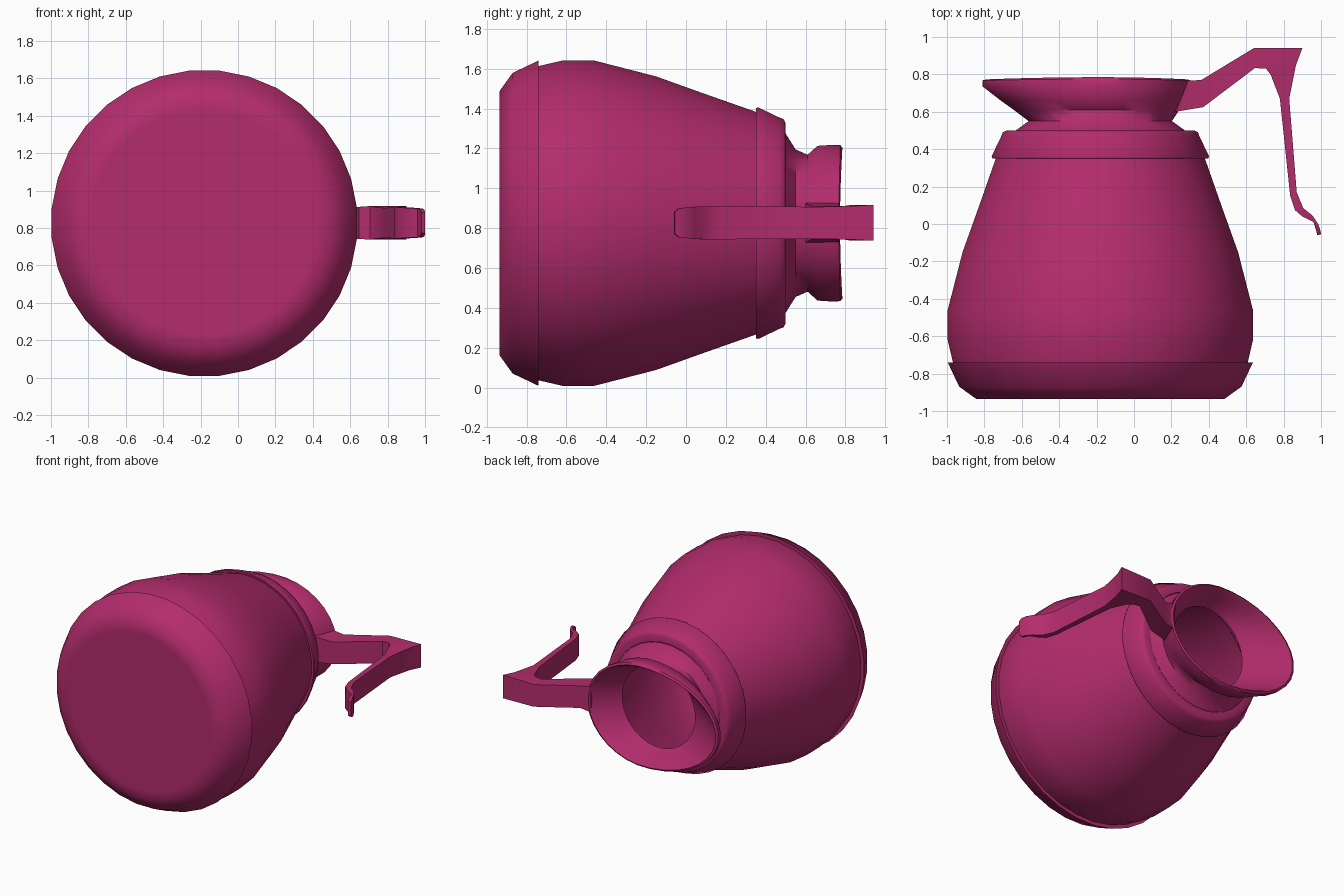
import bpy, bmesh, math

if "Cube" in bpy.data.objects:
    bpy.data.objects.remove(bpy.data.objects["Cube"])

CX, CZ, SIDES = -0.18, 0.825, 32

mat = bpy.data.materials.new("magenta")
mat.diffuse_color = (0.45, 0.025, 0.15, 1)
mat.use_nodes = True
mat.node_tree.nodes["Principled BSDF"].inputs["Base Color"].default_value = mat.diffuse_color


def finish(name, bm, angle):
    bmesh.ops.recalc_face_normals(bm, faces=bm.faces)
    mesh = bpy.data.meshes.new(name)
    bm.to_mesh(mesh)
    bm.free()
    obj = bpy.data.objects.new(name, mesh)
    bpy.context.collection.objects.link(obj)
    mesh.materials.append(mat)
    bpy.ops.object.select_all(action='DESELECT')
    obj.select_set(True)
    bpy.context.view_layer.objects.active = obj
    bpy.ops.object.shade_smooth_by_angle(angle=math.radians(angle))
    return obj


def lathe(name, rings, cap_start=False, angle=50):
    """Rings around the y axis: (y, radius) or (y, left, right, vertical radius, extra y at the sides)."""
    bm = bmesh.new()
    loops = []
    for ring in rings:
        y, left, right, vert, dip = ring if len(ring) == 5 else (ring[0],) + (ring[1],) * 3 + (0,)
        loop = []
        for i in range(SIDES):
            a = math.tau * (i + 0.5) / SIDES
            c, s = math.cos(a), math.sin(a)
            loop.append(bm.verts.new((CX + (right if c > 0 else left) * c, y + dip * c * c, CZ + vert * s)))
        loops.append(loop)
    for a, b in zip(loops, loops[1:]):
        for i in range(SIDES):
            j = (i + 1) % SIDES
            bm.faces.new((a[i], a[j], b[j], b[i]))
    if cap_start:
        bm.faces.new(loops[0])
    return finish(name, bm, angle)


# Base cup with its overhanging lip
lathe("base", [(-0.935, 0.60), (-0.935, 0.667), (-0.87, 0.758), (-0.74, 0.82), (-0.74, 0.79)], True)

# Tapering body
lathe("body", [(-0.74, 0.792), (-0.62, 0.82), (-0.46, 0.82), (-0.15, 0.74), (0.1, 0.65), (0.355, 0.56)])

# Shoulder collar
lathe("collar", [(0.355, 0.555), (0.35, 0.58), (0.362, 0.584), (0.47, 0.532), (0.49, 0.525),
                 (0.5, 0.505), (0.5, 0.455)])

# Neck and flared pouring lip, outside then inside
lathe("spout", [(0.50, 0.455, 0.455, 0.452, 0),
                (0.55, 0.385, 0.385, 0.372, 0),
                (0.61, 0.465, 0.425, 0.345, 0),
                (0.66, 0.535, 0.445, 0.39, 0),
                (0.735, 0.632, 0.475, 0.395, 0),
                (0.775, 0.634, 0.485, 0.393, -0.008),
                (0.785, 0.615, 0.47, 0.38, -0.012),
                (0.765, 0.59, 0.45, 0.365, -0.008),
                (0.67, 0.45, 0.38, 0.345, 0),
                (0.59, 0.31, 0.31, 0.31, 0)])

# Handle: (outer x, outer y, inner x, inner y, half width)
stations = [(0.27, 0.765, 0.22, 0.60, 0.10), (0.36, 0.77, 0.37, 0.625, 0.085),
            (0.64, 0.94, 0.647, 0.834, 0.085), (0.90, 0.94, 0.706, 0.83, 0.09),
            (0.866, 0.85, 0.73, 0.80, 0.085), (0.83, 0.67, 0.78, 0.67, 0.08),
            (0.87, 0.17, 0.835, 0.15, 0.083), (0.905, 0.085, 0.86, 0.075, 0.083),
            (0.955, 0.045, 0.90, 0.04, 0.08), (0.985, 0.0, 0.96, 0.01, 0.077),
            (0.997, -0.035, 0.975, -0.04, 0.072), (1.0, -0.055, 0.98, -0.06, 0.055)]
bm = bmesh.new()
sections = [[bm.verts.new((x, y, 0.827 + w)) for x, y, w in
             ((ox, oy, -h), (ox, oy, h), (ix, iy, h), (ix, iy, -h))]
            for ox, oy, ix, iy, h in stations]
for a, b in zip(sections, sections[1:]):
    for i in range(4):
        j = (i + 1) % 4
        bm.faces.new((a[i], a[j], b[j], b[i]))
bm.faces.new(sections[0])
bm.faces.new(sections[-1])
finish("handle", bm, 35)
